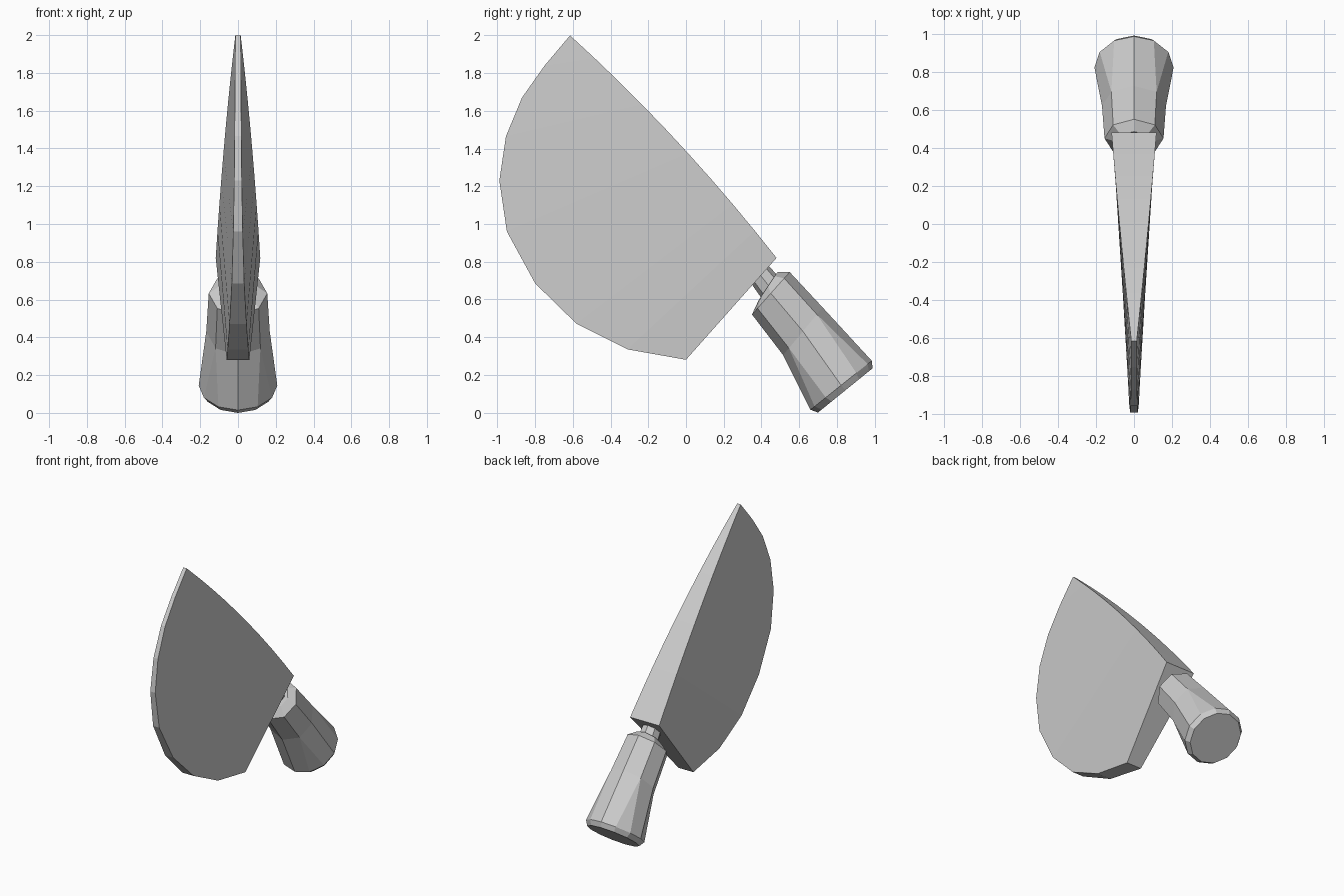
import bpy, bmesh, math
from mathutils import Vector

if "Cube" in bpy.data.objects:
    bpy.data.objects.remove(bpy.data.objects["Cube"])


def finish(bm, name):
    bmesh.ops.recalc_face_normals(bm, faces=bm.faces[:])
    me = bpy.data.meshes.new(name)
    bm.to_mesh(me)
    bm.free()
    ob = bpy.data.objects.new(name, me)
    bpy.context.collection.objects.link(ob)
    return ob


# Blade: cutting edge (y, z, half thickness) from heel corner up to the tip
edge = [(0, .28, .06), (-.31, .335, .055), (-.58, .47, .045), (-.80, .685, .033),
        (-.95, .96, .025), (-.99, 1.23, .02), (-.955, 1.465, .018),
        (-.87, 1.67, .016), (-.75, 1.84, .015), (-.615, 2.0, .014)]
n = len(edge)
heel, bulge, tip = Vector((.48, .82, .118)), Vector((-.03, 1.47, .077)), Vector(edge[-1])


def spine(t):
    # gently bowed back of the blade
    return heel * (1 - t) ** 2 + bulge * 2 * t * (1 - t) + tip * t * t


bm = bmesh.new()
sides = []
for s in (1, -1):
    e = [bm.verts.new((s * h, y, z)) for y, z, h in edge]
    sp = []
    for i in range(n - 1):
        y, z, h = spine(i / (n - 1))[:]
        sp.append(bm.verts.new((s * h, y, z)))
    sp.append(e[-1])
    for i in range(n - 2):
        bm.faces.new((e[i], e[i + 1], sp[i + 1], sp[i]))
    bm.faces.new((e[-2], e[-1], sp[-2]))
    sides.append((e, sp))
(e0, s0), (e1, s1) = sides
for i in range(n - 1):
    bm.faces.new((e0[i], e0[i + 1], e1[i + 1], e1[i]))
    bm.faces.new((s0[i], s0[i + 1], s1[i + 1], s1[i]))
bm.faces.new((e0[0], s0[0], s1[0], e1[0]))
finish(bm, "blade")


def ring(bm, low, high, rx, count):
    # tilted elliptical section given by its lower and upper points in (y, z)
    lo, hi = Vector(low), Vector(high)
    c, r = (lo + hi) / 2, (hi - lo) / 2
    out = []
    for k in range(count):
        a = 2 * math.pi * k / count
        p = c + r * math.cos(a)
        out.append(bm.verts.new((rx * math.sin(a), p.x, p.y)))
    return out


def bridge(bm, a, b):
    m = len(a)
    for k in range(m):
        j = (k + 1) % m
        bm.faces.new((a[k], a[j], b[j], b[k]))


# Neck joining blade and handle
bm = bmesh.new()
a = ring(bm, (.335, .70), (.42, .80), .065, 8)
b = ring(bm, (.405, .60), (.50, .71), .075, 8)
bridge(bm, a, b)
bm.faces.new(a)
bm.faces.new(b)
finish(bm, "neck")

# Handle: eight-sided grip flaring into a twelve-sided butt
bm = bmesh.new()
top = ring(bm, (.385, .595), (.485, .745), .10, 8)
shoulder = ring(bm, (.35, .52), (.55, .745), .155, 8)
grip = ring(bm, (.515, .305), (.725, .557), .168, 8)
rim = ring(bm, (.66, .015), (.985, .275), .208, 12)
butt = ring(bm, (.70, 0), (.99, .235), .185, 12)
bridge(bm, top, shoulder)
bridge(bm, shoulder, grip)
for q in range(4):
    g = [grip[(2 * q + i) % 8] for i in range(3)]
    r = [rim[(3 * q + i) % 12] for i in range(4)]
    bm.faces.new((g[0], g[1], r[1], r[0]))
    bm.faces.new((g[1], r[2], r[1]))
    bm.faces.new((g[1], g[2], r[3], r[2]))
bridge(bm, rim, butt)
bm.faces.new(top)
bm.faces.new(butt)
finish(bm, "handle")
